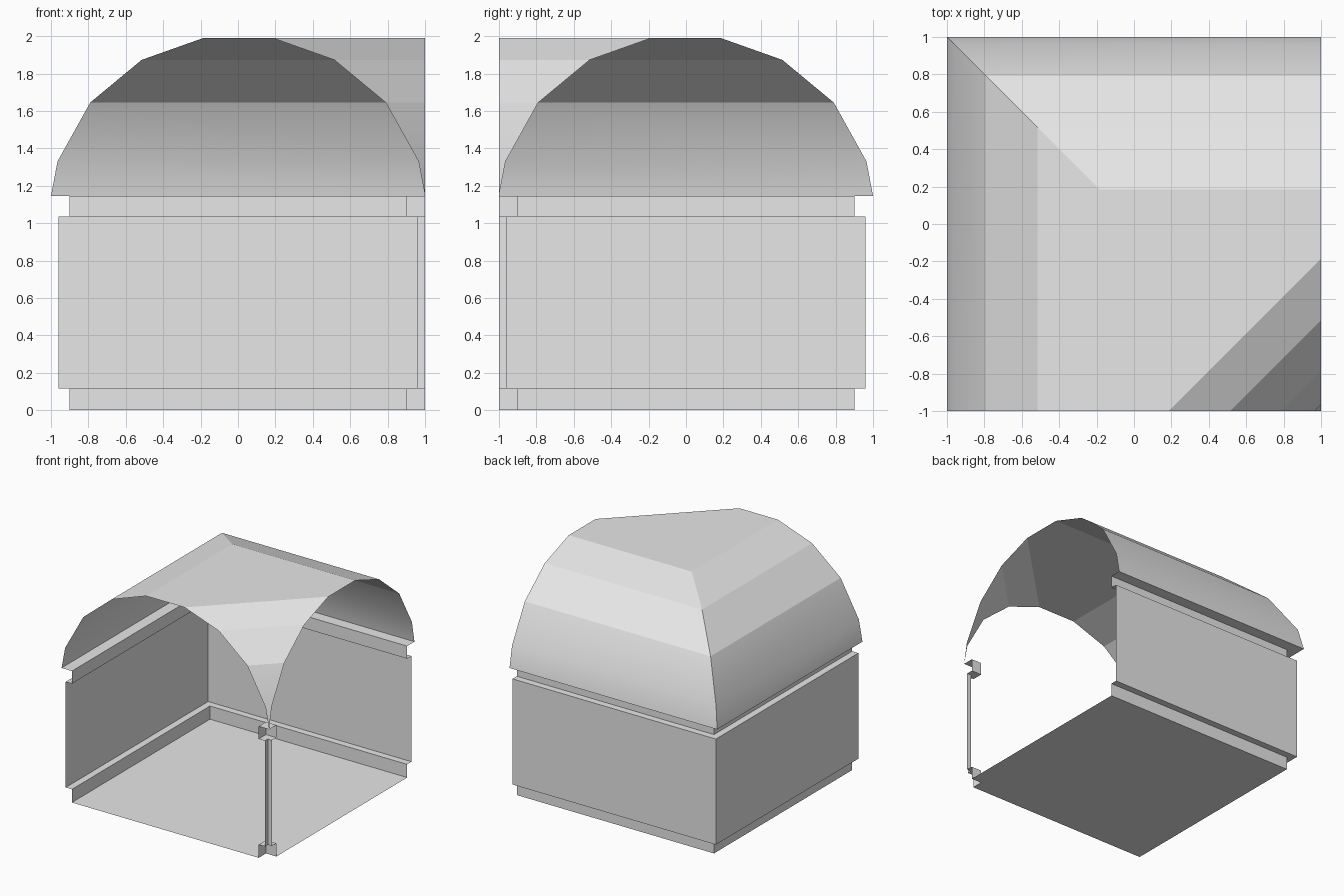
import bpy
import bmesh

cube = bpy.data.objects.get("Cube")
if cube:
    bpy.data.objects.remove(cube, do_unlink=True)

grey = bpy.data.materials.new("light_grey")
grey.use_nodes = True
grey.diffuse_color = (0.8, 0.8, 0.8, 1)
grey.node_tree.nodes["Principled BSDF"].inputs["Base Color"].default_value = (0.8, 0.8, 0.8, 1)

EAVE = 1.145
# Half arch: distance from the centre line, height
ARCH = [(1, EAVE), (0.965, 1.33), (0.79, 1.645), (0.515, 1.873), (0.185, 1.99)]
# Wall section: distance from the centre line, height
WALL = [(0.9, 0), (0.9, 0.115), (0.96, 0.115), (0.96, 1.035),
        (0.9, 1.035), (0.9, EAVE), (1, EAVE)]


def build(name, faces, smooth_below=0):
    """Make an object from polygons, smoothing those that end below a height."""
    bm = bmesh.new()
    for points in faces:
        bm.faces.new([bm.verts.new(p) for p in points])
    bmesh.ops.remove_doubles(bm, verts=bm.verts, dist=0.0001)
    for face in bm.faces:
        face.smooth = max(v.co.z for v in face.verts) < smooth_below
    # Keep the hip between the two slopes crisp
    for edge in bm.edges:
        a, b = edge.verts
        on_hip = all(abs(v.co.x + v.co.y) < 0.001 for v in (a, b))
        edge.smooth = not on_hip
    mesh = bpy.data.meshes.new(name)
    bm.to_mesh(mesh)
    bm.free()
    mesh.materials.append(grey)
    obj = bpy.data.objects.new(name, mesh)
    bpy.context.collection.objects.link(obj)
    return obj


def sweep(section, path):
    """Quads joining the paths of neighbouring section points."""
    faces = []
    for (d0, z0), (d1, z1) in zip(section, section[1:]):
        low, high = path(d0, z0), path(d1, z1)
        for i in range(len(low) - 1):
            faces.append([low[i + 1], low[i], high[i], high[i + 1]])
    return faces


def outer_path(d, z):
    # Along the left side, around the closed corner, along the back
    return [(-d, -1, z), (-d, d, z), (1, d, z)]


def notch_path(d, z):
    # Small return around the open corner
    return [(1, -d, z), (d, -d, z), (d, -1, z)]


def valley_path(d, z):
    # Straight diagonal between the two open arches
    return [(1, -d, z), (d, -1, z)]


# Roof: hipped slopes, diagonal corner and flat crown
t, top = ARCH[-1]
crown = [(-t, -1, top), (t, -1, top), (1, -t, top), (1, t, top), (-t, t, top)]
corner = sweep(ARCH[1:], valley_path)
corner.append([(1, -1, EAVE), (1, -ARCH[1][0], ARCH[1][1]), (ARCH[1][0], -1, ARCH[1][1])])
build("vaulted_roof", sweep(ARCH, outer_path) + corner + [crown], 1.7)

# Stepped walls on the two closed sides
build("outer_walls", sweep(WALL, outer_path))

# Stepped corner post, with the overhang under the roof tip
post = sweep(WALL[:-1], notch_path)
post.append([(0.9, -1, EAVE), (0.9, -0.9, EAVE), (1, -0.9, EAVE), (1, -1, EAVE)])
build("corner_post", post)

# Floor with the corner notch
build("floor", [[(-0.9, -1, 0), (-0.9, 0.9, 0), (1, 0.9, 0),
                 (1, -0.9, 0), (0.9, -0.9, 0), (0.9, -1, 0)]])
